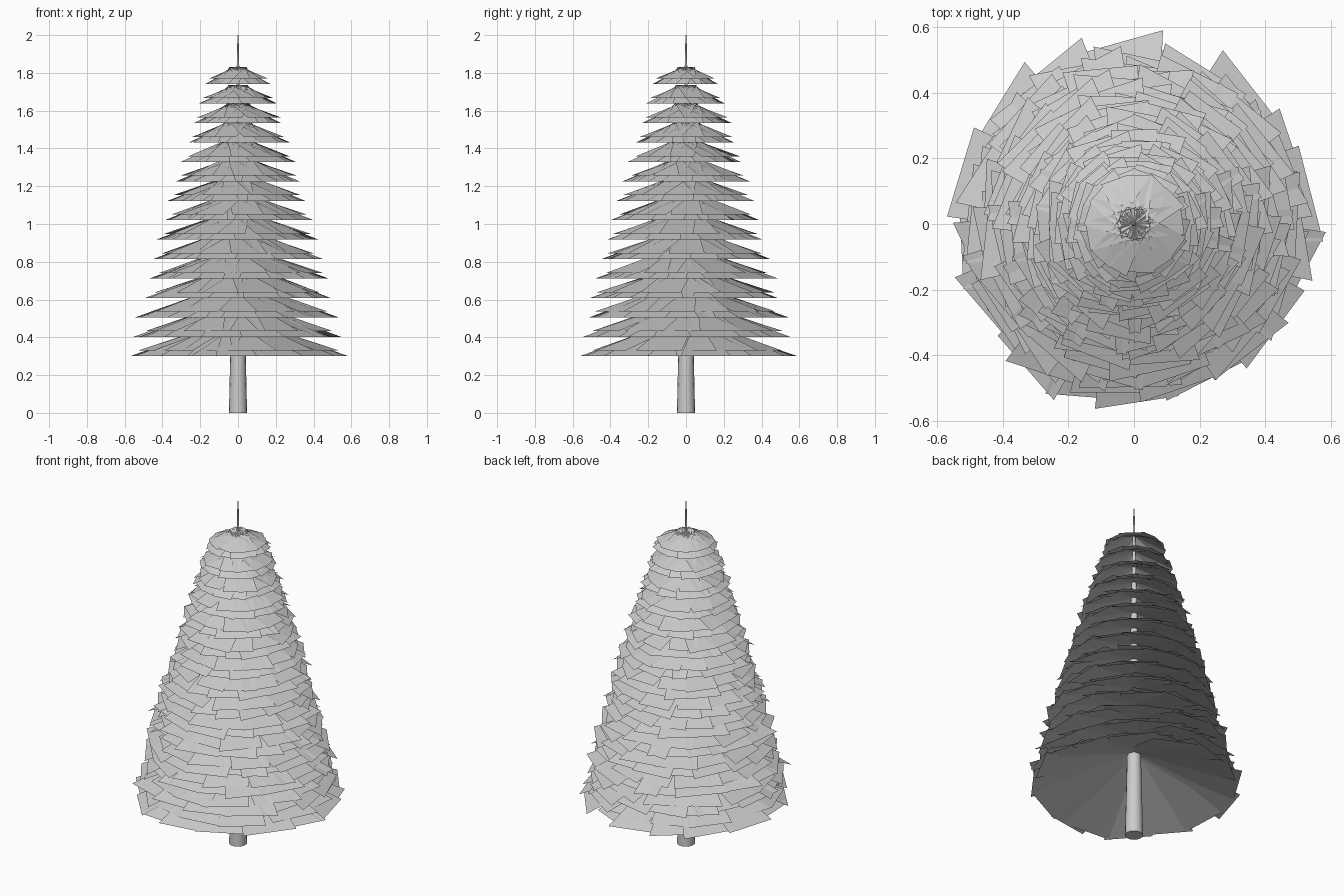
import bpy, bmesh, math, random
from mathutils import Matrix, Vector

if "Cube" in bpy.data.objects:
    bpy.data.objects.remove(bpy.data.objects["Cube"])

random.seed(11)

grey = bpy.data.materials.new("mid_grey")
grey.diffuse_color = (0.6, 0.6, 0.6, 1)
grey.use_nodes = True
grey.node_tree.nodes["Principled BSDF"].inputs["Base Color"].default_value = grey.diffuse_color


def finish(bm, name):
    mesh = bpy.data.meshes.new(name)
    bm.to_mesh(mesh)
    bm.free()
    mesh.materials.append(grey)
    obj = bpy.data.objects.new(name, mesh)
    bpy.context.collection.objects.link(obj)
    return obj


def branch_ring(bm, count, radius, tip_z, apex_z, phase):
    """Ring of flat tapered branch cards, each end slightly skewed."""
    for i in range(count):
        angle = phase + (i + random.uniform(-0.2, 0.2)) * 2 * math.pi / count
        turn = Matrix.Rotation(angle, 3, 'Z')
        reach = radius * random.uniform(0.95, 1.0)
        half = radius * random.uniform(0.22, 0.28)      # outer half width
        inner = min(0.06, half)                        # inner half width
        edge = math.sqrt(reach ** 2 - half ** 2)
        skew = half * random.uniform(-0.22, 0.22)
        points = [(0, -inner, apex_z), (edge - skew, -half, tip_z),
                  (edge + skew, half, tip_z), (0, inner, apex_z)]
        bm.faces.new([bm.verts.new(turn @ Vector(p)) for p in points])


# Trunk: a long cone whose point shows as the spike on top
bm = bmesh.new()
bmesh.ops.create_cone(bm, cap_ends=True, segments=16, radius1=0.048,
                      radius2=0.003, depth=2.0,
                      matrix=Matrix.Translation((0, 0, 1)))
for f in bm.faces:
    f.smooth = len(f.verts) == 4
finish(bm, "trunk")

# Branch tiers: each has a lower ring and a slightly shorter upper ring
TIERS = 15
for k in range(TIERS):
    t = k / (TIERS - 1)
    z = 0.30 + 1.44 * t
    r = 0.573 - 0.40 * t + 0.02 * math.sin(math.pi * t)
    apex = z + 0.09 + 0.275 * (r - 0.17)
    bm = bmesh.new()
    branch_ring(bm, 16, r, z, apex, random.uniform(0, 6.28))
    branch_ring(bm, 13, r * 0.92, z + 0.03, apex, random.uniform(0, 6.28))
    finish(bm, f"branch_tier_{k + 1}")
